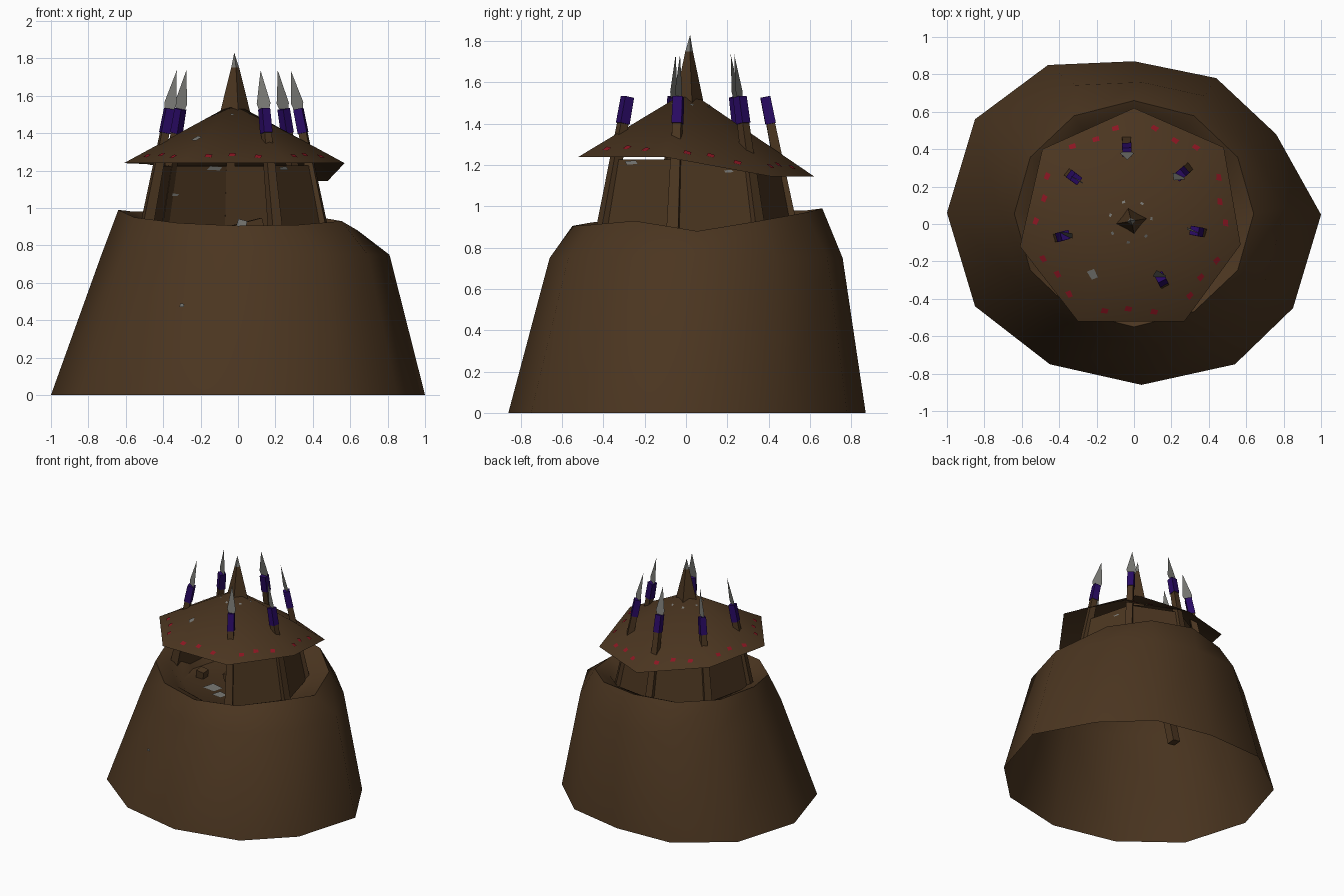
import bpy
from math import sin, cos, tau, radians
from mathutils import Vector

cube = bpy.data.objects.get("Cube")
if cube:
    bpy.data.objects.remove(cube)


def material(name, colour):
    m = bpy.data.materials.new(name)
    m.use_nodes = True
    m.diffuse_color = (*colour, 1)
    m.node_tree.nodes["Principled BSDF"].inputs["Base Color"].default_value = (*colour, 1)
    return m


brown = material("earth brown", (0.07, 0.036, 0.0145))
purple = material("purple wrap", (0.022, 0.003, 0.125))
grey = material("worn metal", (0.19, 0.19, 0.175))
red = material("red paint", (0.26, 0.008, 0.016))


def build(name, verts, faces, mats, indices=None, smooth=False):
    mesh = bpy.data.meshes.new(name)
    mesh.from_pydata([tuple(v) for v in verts], [], faces)
    for m in mats:
        mesh.materials.append(m)
    if indices:
        mesh.polygons.foreach_set("material_index", indices)
    ob = bpy.data.objects.new(name, mesh)
    bpy.context.collection.objects.link(ob)
    if smooth:
        bpy.ops.object.select_all(action="DESELECT")
        bpy.context.view_layer.objects.active = ob
        ob.select_set(True)
        bpy.ops.object.shade_smooth_by_angle(angle=radians(50))
    return ob


def loft(name, rings, mats, bands=None, cap_start=False, cap_end=False, smooth=False):
    """Skin equal rings of points; bands gives the material of each span."""
    n = len(rings[0])
    verts = [p for ring in rings for p in ring]
    faces, idx = [], []
    for r in range(len(rings) - 1):
        for i in range(n):
            j = (i + 1) % n
            faces.append((r * n + i, r * n + j, (r + 1) * n + j, (r + 1) * n + i))
            idx.append(bands[r] if bands else 0)
    if cap_start:
        faces.append(tuple(reversed(range(n))))
        idx.append(0)
    if cap_end:
        faces.append(tuple(range(len(verts) - n, len(verts))))
        idx.append(bands[-1] if bands else 0)
    return build(name, verts, faces, mats, idx, smooth)


def dabs(name, mat, spots):
    """Thin irregular patches, each given by centre, two directions and size."""
    verts, faces = [], []
    for mid, u, v, size in spots:
        k = len(verts)
        verts.extend(mid + u * size * x + v * size * y
                     for x, y in ((-1, -.6), (.7, -.8), (1, .5), (-.6, .9)))
        faces.append((k, k + 1, k + 2, k + 3))
    build(name, verts, faces, [mat])


X, Y, Z = Vector((1, 0, 0)), Vector((0, 1, 0)), Vector((0, 0, 1))

# Mound: irregular foot, shoulder, uneven rim, then a sunken floor
foot = [(1, .05), (.76, .48), (.44, .78), (0, .87), (-.46, .85), (-.85, .56),
        (-1, .06), (-.85, -.44), (-.45, -.75), (.04, -.86), (.54, -.75), (.85, -.45)]
rim_z = [.88, .93, .97, .99, .98, .98, .99, .95, .92, .905, .91, .93]


def oval(rx, ry, heights):
    return [Vector((rx * cos(i * tau / 12), .055 + ry * sin(i * tau / 12), h))
            for i, h in enumerate(heights)]


loft("mound", [
    [Vector((x, y, 0)) for x, y in foot],
    [Vector((x * .77 + .04, y * .82 + .045, .75)) for x, y in foot],
    oval(.64, .605, rim_z),
    oval(.53, .5, [z - .05 for z in rim_z]),
    oval(.44, .42, [.8] * 12),
], [brown], cap_end=True, smooth=True)
dabs("mound_chip", grey, [(Vector((-.3, -.7, .48)), X, Z, .013)])

# Spear posts: lean inward, one place in the ring is empty
centre = Vector((-.025, .03, 0))
angles = [radians(92) - i * tau / 7 for i in range(7)]
MISSING = 4


def post_point(a, z, shift=0):
    r = .47 - .2 * (z - .95) + shift
    return centre + Vector((r * cos(a), r * sin(a), z))


def beam(name, points, side, halves, bands):
    up = (points[-1] - points[0]).normalized()
    side = (side - up * side.dot(up)).normalized()
    out = up.cross(side)
    rings = [[p + side * h * sx + out * h * sy
              for sx, sy in ((-1, -1), (1, -1), (1, 1), (-1, 1))]
             for p, h in zip(points, halves)]
    loft(name, rings, [brown, purple], bands, True, True)


for i, a in enumerate(angles):
    if i == MISSING:
        continue
    points = [post_point(a, z) for z in (.82, 1.40, 1.401, 1.53)]
    beam(f"spear_{i + 1}_post", points, Vector((-sin(a), cos(a), 0)),
         (.03, .021, .025, .024), [0, 0, 1])
    # flat leaf blade
    up = (points[-1] - points[0]).normalized()
    wide = X if abs(cos(a)) < .5 else Vector((.88, -.45, 0))
    wide = (wide - up * wide.dot(up)).normalized()
    low, mid = points[-1], points[-1] + up * .03
    build(f"spear_{i + 1}_blade",
          [low - wide * .028, low + wide * .028, mid + wide * .037,
           low + up * .21, mid - wide * .037], [(0, 1, 2, 3, 4)], [grey])

# Broken timbers: one driven through the floor, one lying on it
beam("driven_timber", [Vector((-.36, .02, .45)), Vector((-.3, -.02, .86))],
     X, (.032, .032), [0])
beam("loose_timber", [Vector((-.1, -.02, .86)), Vector((.13, .02, .92))],
     Z, (.028, .028), [0])
dabs("loose_timber_patch", grey, [(Vector((.02, -.037, .915)), X, Z, .03)])
dabs("floor_patches", grey, [(Vector((-.13, -.13, .806)), X, Y, .065),
                             (Vector((-.02, -.2, .806)), X, Y, .05)])

# Wall panels between standing posts, leaving the doorway open
for i, a in enumerate(angles):
    j = (i + 1) % 7
    if MISSING in (i, j):
        continue
    b = angles[j]
    corners = [post_point(a, .82), post_point(b, .82),
               post_point(b, 1.225), post_point(a, 1.225)]
    panel = build(f"wall_panel_{i + 1}", corners, [(3, 2, 1, 0)], [brown])
    mod = panel.modifiers.new("thickness", "SOLIDIFY")
    mod.thickness = .02
    mod.offset = 0


# Worn patches along the panels
def wall_spot(i, t, z, shift, size):
    a, b = angles[i], angles[(i + 1) % 7]
    start, end = post_point(a, z, shift), post_point(b, z, shift)
    slope = post_point(a, z).lerp(post_point(b, z), t)
    rise = post_point(a, z + .1).lerp(post_point(b, z + .1), t) - slope
    return start.lerp(end, t), (end - start).normalized(), rise * 3, size


dabs("wall_patches", grey, [
    wall_spot(6, .72, 1.212, -.018, .045), wall_spot(0, .82, 1.212, -.018, .045),
    wall_spot(6, .08, 1.07, -.018, .03), wall_spot(2, .7, 1.212, .018, .04),
    wall_spot(1, .3, 1.17, .018, .025)])

# Roof: seven-sided, sagging at the back
apex = Vector((-.02, .01, 1.56))
eaves = [Vector(p) for p in (
    (.0, .62, 1.145), (-.49, .40, 1.235), (-.61, -.12, 1.24), (-.30, -.52, 1.24),
    (.27, -.52, 1.24), (.57, -.11, 1.24), (.48, .41, 1.145))]
build("roof", [apex] + eaves, [(0, i + 1, (i + 1) % 7 + 1) for i in range(7)],
      [brown], smooth=True)


# Painted dabs lying on the roof slopes
def roof_spot(i, along, down, size):
    a, b = eaves[i], eaves[(i + 1) % 7]
    normal = (a - apex).cross(b - apex).normalized()
    u = (b - a).normalized()
    return apex.lerp(a.lerp(b, along), down) + normal * .005, u, normal.cross(u), size


dabs("roof_red_dabs", red, [roof_spot(i, along, down, .021) for i in range(7)
                            for along, down in ((.22, .89), (.47, .87), (.74, .9))])
dabs("roof_grey_patch", grey, [roof_spot(2, .83, .6, .03)])
dabs("roof_peak_chips", grey, [roof_spot(i, .4, .2, .01) for i in range(7)])

# Roof spike with a metal tip
tip = Vector((-.02, .02, 1.83))


def spike_ring(z, r):
    c = Vector((-.015, .015, z))
    return [c + Vector((r * cos(t), r * sin(t) * .85, 0))
            for t in (k * tau / 4 + .2 for k in range(4))]


loft("roof_spike", [spike_ring(1.5, .085), spike_ring(1.75, .022)], [brown])
build("spike_tip", spike_ring(1.75, .022) + [tip],
      [(k, (k + 1) % 4, 4) for k in range(4)], [grey])
